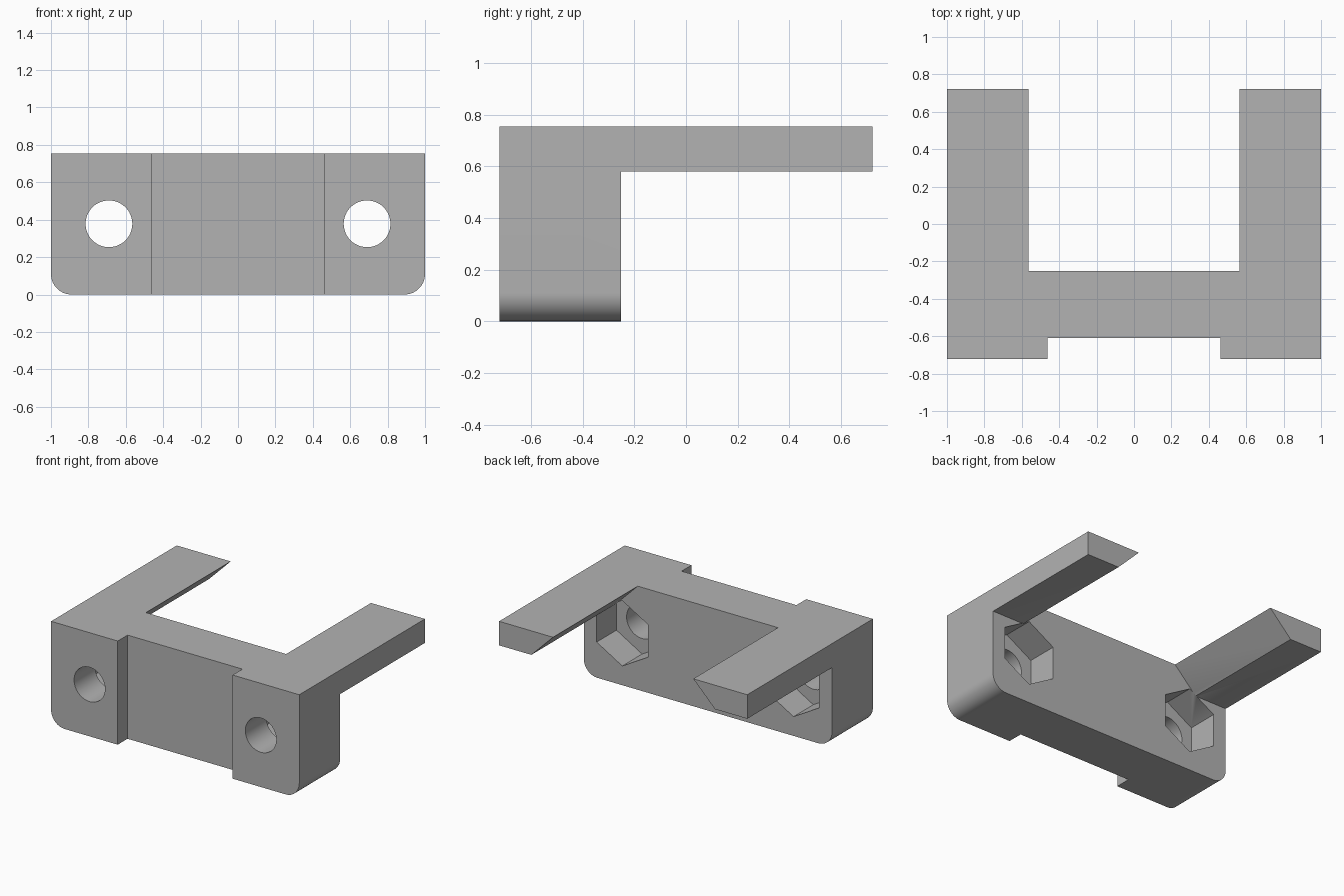
import bpy, bmesh
from math import sin, cos, pi, radians

cube = bpy.data.objects.get("Cube")
if cube:
    bpy.data.objects.remove(cube, do_unlink=True)

# Main dimensions
FRONT, BACK, ARM_END = -0.723, -0.252, 0.723
TOP, ARM_BOTTOM = 0.755, 0.58
BOLT_X, BOLT_Z = 0.69, 0.378

grey = bpy.data.materials.new("plain grey")
grey.use_nodes = True
grey.diffuse_color = (0.45, 0.45, 0.45, 1)
grey.node_tree.nodes["Principled BSDF"].inputs["Base Color"].default_value = (0.45, 0.45, 0.45, 1)


def prism(name, outline, y0, y1):
    """Extrude an (x, z) outline from y0 to y1."""
    bm = bmesh.new()
    face = bm.faces.new([bm.verts.new((x, y0, z)) for x, z in outline])
    new = bmesh.ops.extrude_face_region(bm, geom=[face])["geom"]
    bmesh.ops.translate(bm, vec=(0, y1 - y0, 0),
                        verts=[v for v in new if isinstance(v, bmesh.types.BMVert)])
    bmesh.ops.recalc_face_normals(bm, faces=bm.faces)
    mesh = bpy.data.meshes.new(name)
    bm.to_mesh(mesh)
    bm.free()
    mesh.materials.append(grey)
    obj = bpy.data.objects.new(name, mesh)
    bpy.context.collection.objects.link(obj)
    return obj


def arc(cx, cz, radius, start, end, steps):
    angles = [radians(start + (end - start) * i / steps) for i in range(steps + 1)]
    return [(cx + radius * cos(a), cz + radius * sin(a)) for a in angles]


def combine(target, tool, operation):
    mod = target.modifiers.new(tool.name, "BOOLEAN")
    mod.operation, mod.solver, mod.object = operation, "EXACT", tool
    bpy.context.view_layer.objects.active = target
    bpy.ops.object.modifier_apply(modifier=mod.name)
    bpy.data.objects.remove(tool, do_unlink=True)


# Block with rounded lower corners
R = 0.11
outline = [(1, TOP), (-1, TOP)] + arc(R - 1, R, R, 180, 270, 16) + arc(1 - R, R, R, 270, 360, 16)
bracket = prism("bracket", outline, FRONT, BACK)

# Arms with a bevelled inner underside
for s in (1, -1):
    section = [(s, TOP), (s * 0.565, TOP), (s * 0.74, ARM_BOTTOM), (s, ARM_BOTTOM)]
    combine(bracket, prism("arm", section, BACK - 0.1, ARM_END), "UNION")

# Shallow channel across the front
channel = [(-0.463, -0.1), (0.463, -0.1), (0.463, 1), (-0.463, 1)]
combine(bracket, prism("front_channel", channel, FRONT - 0.1, -0.61), "DIFFERENCE")

# Bolt holes and hexagonal nut pockets
for s in (1, -1):
    hole = arc(s * BOLT_X, BOLT_Z, 0.125, 0, 360, 48)[:-1]
    combine(bracket, prism("bolt_hole", hole, -1, 0), "DIFFERENCE")
    pocket = arc(s * BOLT_X, BOLT_Z, 0.238, 30, 390, 6)[:-1]
    combine(bracket, prism("nut_pocket", pocket, -0.48, BACK + 0.004), "DIFFERENCE")

# Merge coplanar faces and shade
bm = bmesh.new()
bm.from_mesh(bracket.data)
bmesh.ops.remove_doubles(bm, verts=bm.verts, dist=0.0001)
bmesh.ops.dissolve_limit(bm, angle_limit=radians(0.5), verts=bm.verts, edges=bm.edges)
bm.to_mesh(bracket.data)
bm.free()
bpy.ops.object.select_all(action="DESELECT")
bracket.select_set(True)
bpy.context.view_layer.objects.active = bracket
bpy.ops.object.shade_smooth_by_angle(angle=radians(30))
